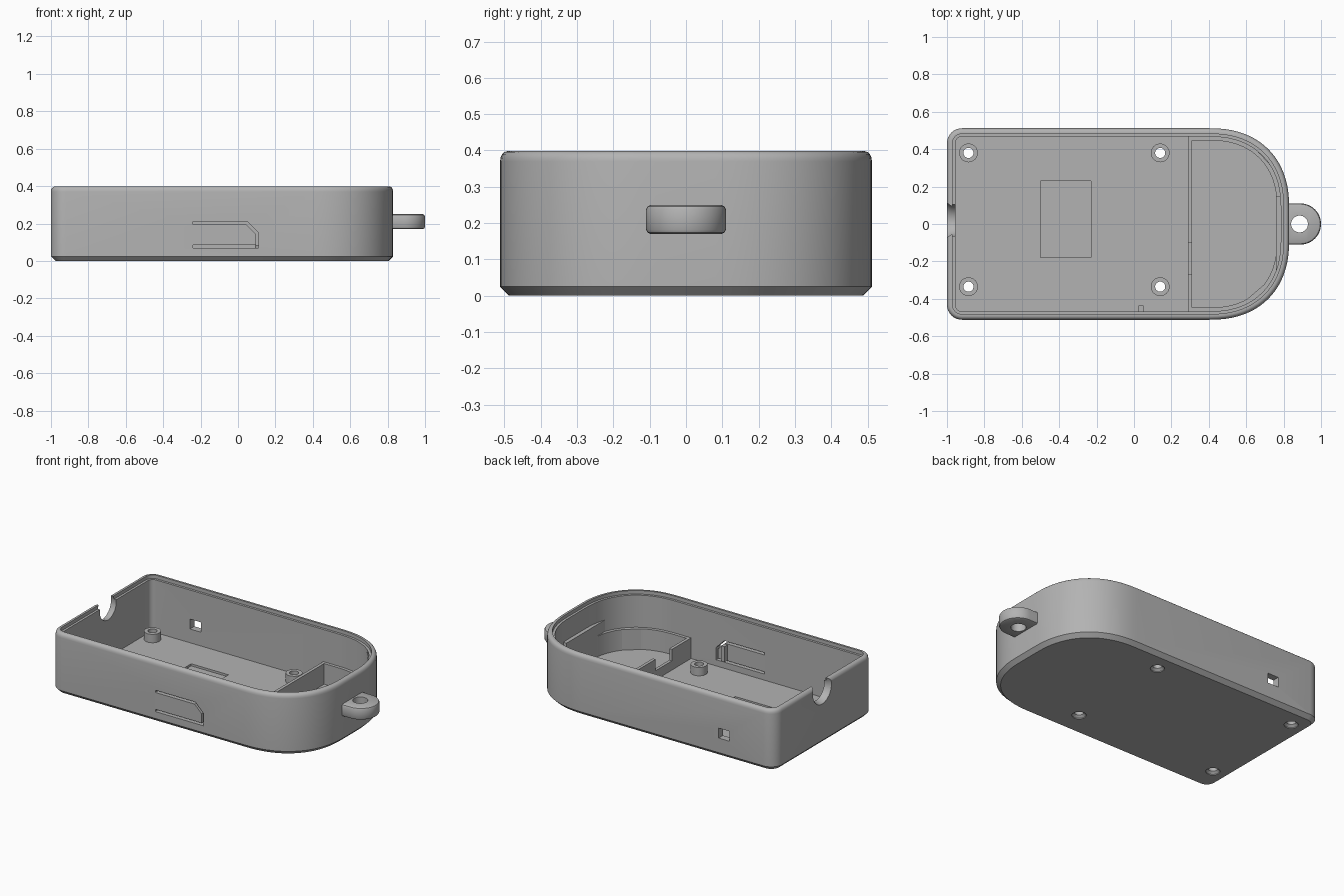
import bpy, bmesh, math
from mathutils import Matrix, Vector

if "Cube" in bpy.data.objects:
    bpy.data.objects.remove(bpy.data.objects["Cube"])

grey = bpy.data.materials.new("plain grey")
grey.diffuse_color = (0.45, 0.45, 0.45, 1)
grey.use_nodes = True
grey.node_tree.nodes["Principled BSDF"].inputs["Base Color"].default_value = grey.diffuse_color


def finish(bm, name, smooth=True):
    bmesh.ops.recalc_face_normals(bm, faces=bm.faces)
    me = bpy.data.meshes.new(name)
    bm.to_mesh(me)
    bm.free()
    ob = bpy.data.objects.new(name, me)
    bpy.context.collection.objects.link(ob)
    me.materials.append(grey)
    if smooth:
        shade(ob)
    return ob


def shade(ob):
    bpy.ops.object.select_all(action='DESELECT')
    ob.select_set(True)
    bpy.context.view_layer.objects.active = ob
    bpy.ops.object.shade_smooth_by_angle(angle=math.radians(30))


def loft(name, rings, closed=False):
    """Skin rings of points; closed joins last to first, otherwise ends are capped."""
    bm = bmesh.new()
    vs = [[bm.verts.new(p) for p in r] for r in rings]
    n = len(vs[0])
    pairs = list(zip(vs, vs[1:])) + ([(vs[-1], vs[0])] if closed else [])
    for a, b in pairs:
        for i in range(n):
            j = (i + 1) % n
            bm.faces.new((a[i], a[j], b[j], b[i]))
    if not closed:
        bm.faces.new(vs[0])
        bm.faces.new(vs[-1])
    return finish(bm, name)


def prism(name, pts, lo, hi, axis='z'):
    put = (lambda p, h: (p[0], p[1], h)) if axis == 'z' else (lambda p, h: (p[0], h, p[1]))
    return loft(name, [[put(p, h) for p in pts] for h in (lo, hi)])


def box(name, x0, x1, y0, y1, z0, z1):
    return prism(name, [(x0, y0), (x1, y0), (x1, y1), (x0, y1)], z0, z1)


def lathe(name, prof, loc, closed=False, along_x=False, n=32):
    rings = []
    for r, h in prof:
        ring = []
        for k in range(n):
            t = 2 * math.pi * k / n
            c, s = r * math.cos(t), r * math.sin(t)
            ring.append(Vector(loc) + Vector((h, c, s) if along_x else (c, s, h)))
        rings.append(ring)
    return loft(name, rings, closed)


def outline(o):
    """Case plan inset by o: small corners at the left, large soft corners at the right."""
    pts = []
    a, r, e, n = 0.43 - o, 0.08 - o, 2 / 2.3, 20
    for k in range(n + 1):
        t = math.pi / 2 * k / n
        pts.append((0.40 + a * math.cos(t) ** e if k < n else 0.40,
                    0.082 + a * (math.sin(t) ** e if k else 0)))
    for k in range(9):
        t = math.pi / 2 * (1 + k / 8)
        pts.append((-0.92 + r * math.cos(t), 0.432 + r * math.sin(t)))
    return pts + [(x, -y) for x, y in reversed(pts)]


def cut(target, cutters):
    for c in cutters:
        m = target.modifiers.new("cut", 'BOOLEAN')
        m.operation, m.solver, m.object = 'DIFFERENCE', 'EXACT', c
        bpy.context.view_layer.objects.active = target
        bpy.ops.object.modifier_apply(modifier=m.name)
        bpy.data.objects.remove(c)
    shade(target)


# Case shell: bevelled base, rounded rim, stepped lip, open cavity
FLOOR = 0.03
profile = [(0.025, 0), (0, 0.025), (0, 0.37)]
profile += [(0.02 * (1 - math.cos(t)), 0.37 + 0.028 * math.sin(t))
            for t in (math.pi / 8 * k for k in range(1, 5))]
profile += [(0.03, 0.398), (0.03, 0.375), (0.045, 0.375), (0.045, FLOOR)]
shell = loft("case_shell", [[(x, y, z) for x, y in outline(o)] for o, z in profile])

# Openings in the shell
screws = [(x, y) for x in (-0.885, 0.14) for y in (-0.335, 0.38)]
cutters = [lathe("screw_cutter", [(0.042, -0.01), (0.042, 0.005), (0.027, 0.018), (0.027, 0.06)],
                 (x, y, 0)) for x, y in screws]
cutters.append(lathe("cable_cutter", [(0.11, -0.03), (0.085, 0.025), (0.085, 0.08)],
                     (-1, 0.02, 0.36), along_x=True))
cutters.append(box("window_cutter", -0.675, -0.595, 0.44, 0.54, 0.12, 0.185))
cutters.append(box("recess_cutter", -0.50, -0.23, -0.18, 0.23, 0.016, 0.06))
slot = [(-0.24, 0.21), (0.05, 0.21), (0.11, 0.15), (0.11, 0.07), (-0.24, 0.07),
        (-0.24, 0.085), (0.095, 0.085), (0.095, 0.145), (0.045, 0.195), (-0.24, 0.195)]
cutters.append(prism("button_slot_cutter", slot, -0.55, -0.44, 'y'))
cut(shell, cutters)

# Screw bosses
for x, y in screws:
    lathe("screw_boss", [(0.05, 0.025), (0.05, 0.085), (0.027, 0.085), (0.027, 0.025)],
          (x, y, 0), closed=True)

# Compartment: divider with a wire gap, curved inner wall, end plate
TOP = 0.165
for y0, y1, h in ((-0.467, -0.27, TOP), (-0.27, -0.10, 0.09), (-0.10, 0.467, TOP)):
    box("divider", 0.29, 0.31, y0, y1, 0.025, h)


def right_part(o):
    pts = [p for p in outline(o) if p[0] >= 0.39]
    half = len(pts) // 2
    return [(0.30, pts[half][1])] + pts[half:] + pts[:half] + [(0.30, pts[half - 1][1])]


prism("compartment_wall", right_part(0.043) + right_part(0.065)[::-1], 0.025, TOP)
box("end_plate", 0.76, 0.787, -0.27, 0.15, 0.025, 0.24)

# Corner gussets and the nub behind the flexible button
prism("corner_gusset", [(0.62, 0.43), (0.64, 0.41), (0.75, 0.29), (0.765, 0.28), (0.70, 0.39)],
      0.33, 0.36)
prism("corner_gusset", [(0.56, -0.44), (0.77, -0.26), (0.765, -0.28), (0.70, -0.39), (0.62, -0.43)],
      0.025, TOP)
box("button_nub", 0.025, 0.05, -0.475, -0.435, 0.09, 0.19)

# Keyring loop: rounded tab with a hole
def tab(o):
    r = 0.11 - o
    arc = [(0.89 + r * math.cos(t), r * math.sin(t))
           for t in (math.pi * (k / 24 - 0.5) for k in range(25))]
    return [(0.81, -r)] + arc + [(0.81, r)]


loop = loft("keyring_loop", [[(x, y, z) for x, y in tab(o)] for o, z in
                             ((0.012, 0.17), (0.004, 0.174), (0, 0.182),
                              (0, 0.238), (0.004, 0.246), (0.012, 0.25))])
cut(loop, [lathe("loop_hole_cutter", [(0.045, 0.1), (0.045, 0.3)], (0.885, 0, 0))])
